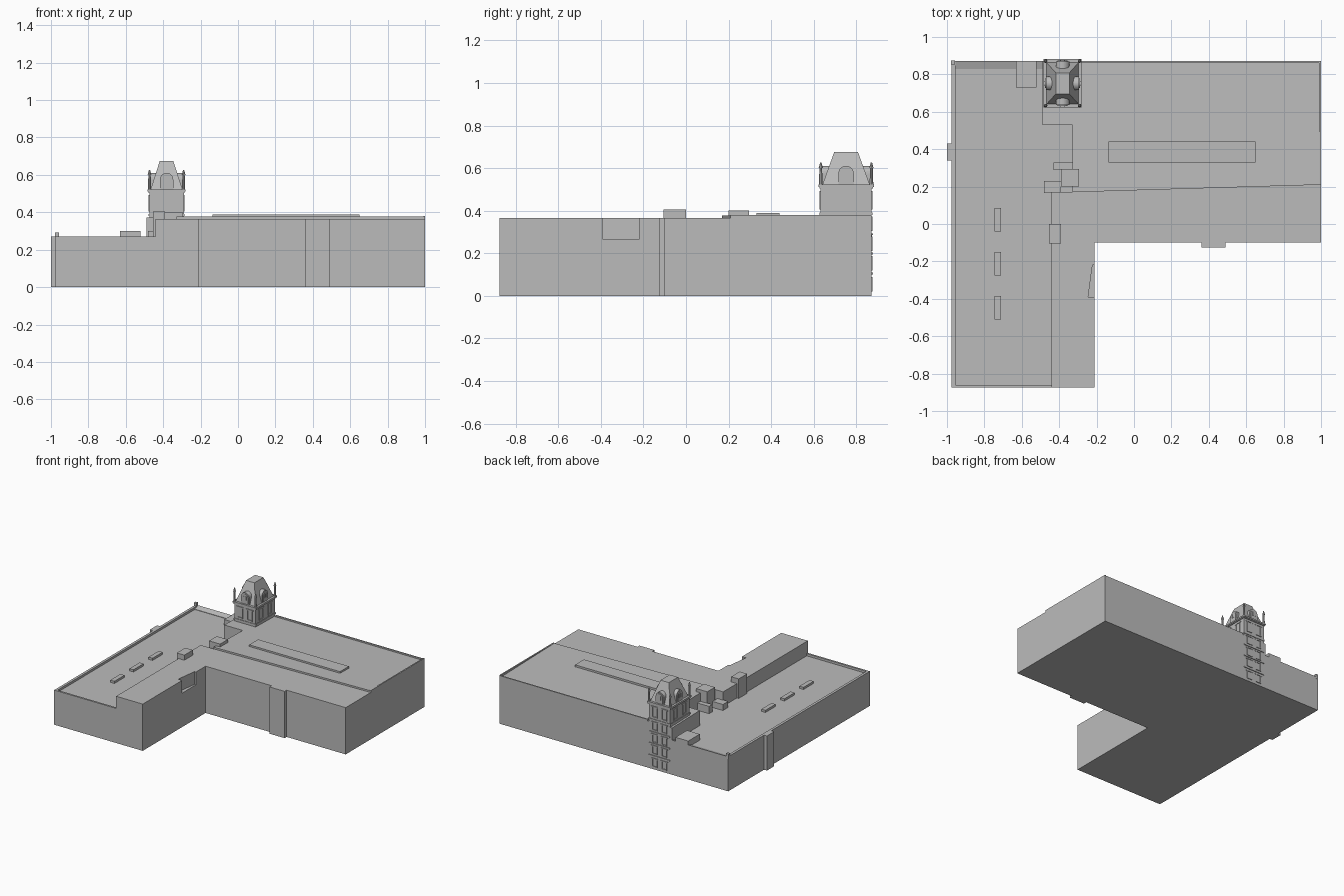
import bpy, bmesh, math
from mathutils import Matrix, Vector

cube = bpy.data.objects.get("Cube")
if cube:
    bpy.data.objects.remove(cube, do_unlink=True)

stone = bpy.data.materials.new("grey stone")
stone.use_nodes = True
stone.diffuse_color = (0.5, 0.5, 0.5, 1)
stone.node_tree.nodes["Principled BSDF"].inputs["Base Color"].default_value = (0.5, 0.5, 0.5, 1)


def finish(name, bm):
    bmesh.ops.recalc_face_normals(bm, faces=bm.faces)
    mesh = bpy.data.meshes.new(name)
    bm.to_mesh(mesh)
    bm.free()
    mesh.materials.append(stone)
    obj = bpy.data.objects.new(name, mesh)
    bpy.context.scene.collection.objects.link(obj)
    return obj


def prism(name, outline, z0, top):
    """Upright prism; top is a height or a function of (x, y)."""
    height = top if callable(top) else lambda x, y: top
    bm = bmesh.new()
    low = [bm.verts.new((x, y, z0)) for x, y in outline]
    high = [bm.verts.new((x, y, height(x, y))) for x, y in outline]
    bm.faces.new(low)
    bm.faces.new(high)
    n = len(outline)
    for i in range(n):
        j = (i + 1) % n
        bm.faces.new((low[i], low[j], high[j], high[i]))
    return finish(name, bm)


def box(name, x0, x1, y0, y1, z0, top):
    return prism(name, [(x0, y0), (x1, y0), (x1, y1), (x0, y1)], z0, top)


def main_slope(x, y):
    return 0.378 - 0.02 * (y - 0.19)


# Building masses
LOW = 0.253
box("low_wing", -0.975, -0.33, -0.875, 0.872, 0, LOW)
high = prism("high_wing", [(-0.44, -0.875), (-0.21, -0.875), (-0.21, -0.1), (1, -0.1),
                           (1, 0.21), (-0.33, 0.17), (-0.44, 0.17)], 0, 0.365)
prism("main_hall", [(-0.33, 0.17), (1, 0.21), (1, 0.872), (-0.49, 0.872), (-0.49, 0.53),
                    (-0.33, 0.53)], 0, main_slope)

# Notch in the inner wall of the high wing
notch = prism("notch_cutter", [(-0.2, -0.22), (-0.222, -0.22), (-0.245, -0.39), (-0.2, -0.39)],
              0.265, 0.5)
notch.hide_render = True
notch.hide_viewport = True
cut = high.modifiers.new("notch", 'BOOLEAN')
cut.object = notch
cut.solver = 'EXACT'

# Parapets
box("left_parapet", -0.975, -0.955, -0.875, 0.872, LOW, 0.27)
box("front_parapet", -0.955, -0.44, -0.875, -0.86, LOW, 0.27)
box("back_parapet", -0.955, -0.49, 0.83, 0.872, LOW, lambda x, y: 0.256 if y < 0.85 else 0.27)
box("corner_post", -0.978, -0.957, 0.852, 0.873, LOW, 0.292)
box("hall_back_parapet", -0.28, 1, 0.862, 0.872, 0.35, 0.375)
box("hall_right_parapet", 0.99, 1, 0.21, 0.872, 0.35, 0.38)

# Wall bays
box("front_bay", 0.36, 0.49, -0.125, -0.1, 0, 0.365)
box("left_bay", -1, -0.97, 0.34, 0.43, 0, 0.27)

# Rooftop blocks
box("long_skylight", -0.135, 0.65, 0.33, 0.44, 0.36, 0.388)
for i, y in enumerate((-0.445, -0.21, 0.025)):
    box(f"roof_vent_{i + 1}", -0.745, -0.71, y - 0.065, y + 0.06, LOW, 0.27)
box("back_roof_hut", -0.63, -0.52, 0.73, 0.872, LOW, 0.3)
box("stair_head", -0.455, -0.39, -0.105, 0, LOW, 0.405)
box("lift_head", -0.39, -0.295, 0.2, 0.295, LOW, 0.4)
box("link_block", -0.48, -0.39, 0.165, 0.23, LOW, 0.3)
box("link_ledge", -0.43, -0.33, 0.29, 0.33, LOW, 0.31)

# Tower shaft and its mouldings
CX, CY, HX, HY = -0.382, 0.752, 0.092, 0.12


def tower_band(name, out, z0, z1):
    box(name, CX - HX - out, CX + HX + out, CY - HY - out, CY + HY + out, z0, z1)


tower_band("tower_shaft", 0, 0, 0.52)
tower_band("tower_base_band", 0.004, 0.38, 0.392)
tower_band("cornice_lower", 0.006, 0.505, 0.512)
tower_band("cornice_upper", 0.01, 0.512, 0.523)


def on_face(obj, turn):
    """Moves a part built facing -y onto one side of the tower."""
    obj.matrix_world = Matrix.Translation((CX, CY, 0)) @ Matrix.Rotation(turn * math.pi / 2, 4, 'Z')


def window(name, turn, x, reach, z0, z1):
    w, t = 0.024, 0.007
    bars = [(x - w, x - w + t, z0, z1), (x + w - t, x + w, z0, z1),
            (x - w - 0.006, x + w + 0.006, z1, z1 + 0.008), (x - w, x + w, z0, z0 + 0.006)]
    for i, (a, b, c, d) in enumerate(bars):
        on_face(box(f"{name}_bar_{i + 1}", a, b, -reach - 0.005, -reach + 0.002, c, d), turn)


def arch(name, turn, half, front, back, z0, spring):
    """Round-headed block facing outwards."""
    pts = [(-half, z0), (half, z0)]
    pts += [(half * math.cos(a * math.pi / 10), spring + half * math.sin(a * math.pi / 10))
            for a in range(11)]
    bm = bmesh.new()
    face = bm.faces.new([bm.verts.new((x, -front, z)) for x, z in pts])
    side = bmesh.ops.extrude_face_region(bm, geom=[face])
    moved = [v for v in side["geom"] if isinstance(v, bmesh.types.BMVert)]
    bmesh.ops.translate(bm, verts=moved, vec=(0, front - back, 0))
    on_face(finish(name, bm), turn)


for turn, side in enumerate(("front", "left", "back", "right")):
    reach, half = (HY, HX) if turn % 2 == 0 else (HX, HY)
    for x in (-half * 0.45, half * 0.45):
        tag = "a" if x < 0 else "b"
        window(f"{side}_window_{tag}", turn, x, reach, 0.405, 0.485)
        if side == "back":
            for level, z in enumerate((0.02, 0.12, 0.21, 0.305)):
                window(f"back_window_{tag}_{level + 1}", turn, x, reach, z, z + 0.06)
    # Dormer with a raised hood and two narrow lights
    arch(f"{side}_dormer", turn, 0.036, reach - 0.004, 0.035, 0.52, 0.575)
    arch(f"{side}_dormer_panel", turn, 0.026, reach + 0.001, reach - 0.01, 0.53, 0.575)
    for x in (-0.01, 0.01):
        on_face(box(f"{side}_dormer_light", x - 0.003, x + 0.003, -reach - 0.005, -reach,
                    0.555, 0.585), turn)

for i, z in enumerate((0.1, 0.195, 0.285)):
    box(f"back_band_{i + 1}", CX - HX, CX + HX, CY + HY - 0.01, CY + HY + 0.006, z, z + 0.009)

# Mansard roof tapering to a flat top
bm = bmesh.new()
bmesh.ops.create_cube(bm, size=2)
for v in bm.verts:
    up = v.co.z > 0
    v.co = Vector((CX + v.co.x * (0.036 if up else 0.086), CY + v.co.y * (0.056 if up else 0.112),
                   0.675 if up else 0.52))
finish("mansard_roof", bm)

# Corner finials
for sx in (-1, 1):
    for sy in (-1, 1):
        x, y = CX + sx * (HX - 0.001), CY + sy * (HY - 0.001)
        for part, r0, r1, z0, z1 in (("post", 0.009, 0.006, 0.52, 0.605),
                                     ("cap", 0.01, 0.003, 0.6, 0.627)):
            bm = bmesh.new()
            bmesh.ops.create_cone(bm, segments=8, radius1=r0, radius2=r1, depth=z1 - z0,
                                  cap_ends=True, matrix=Matrix.Translation((x, y, (z0 + z1) / 2)))
            finish(f"finial_{part}", bm)
